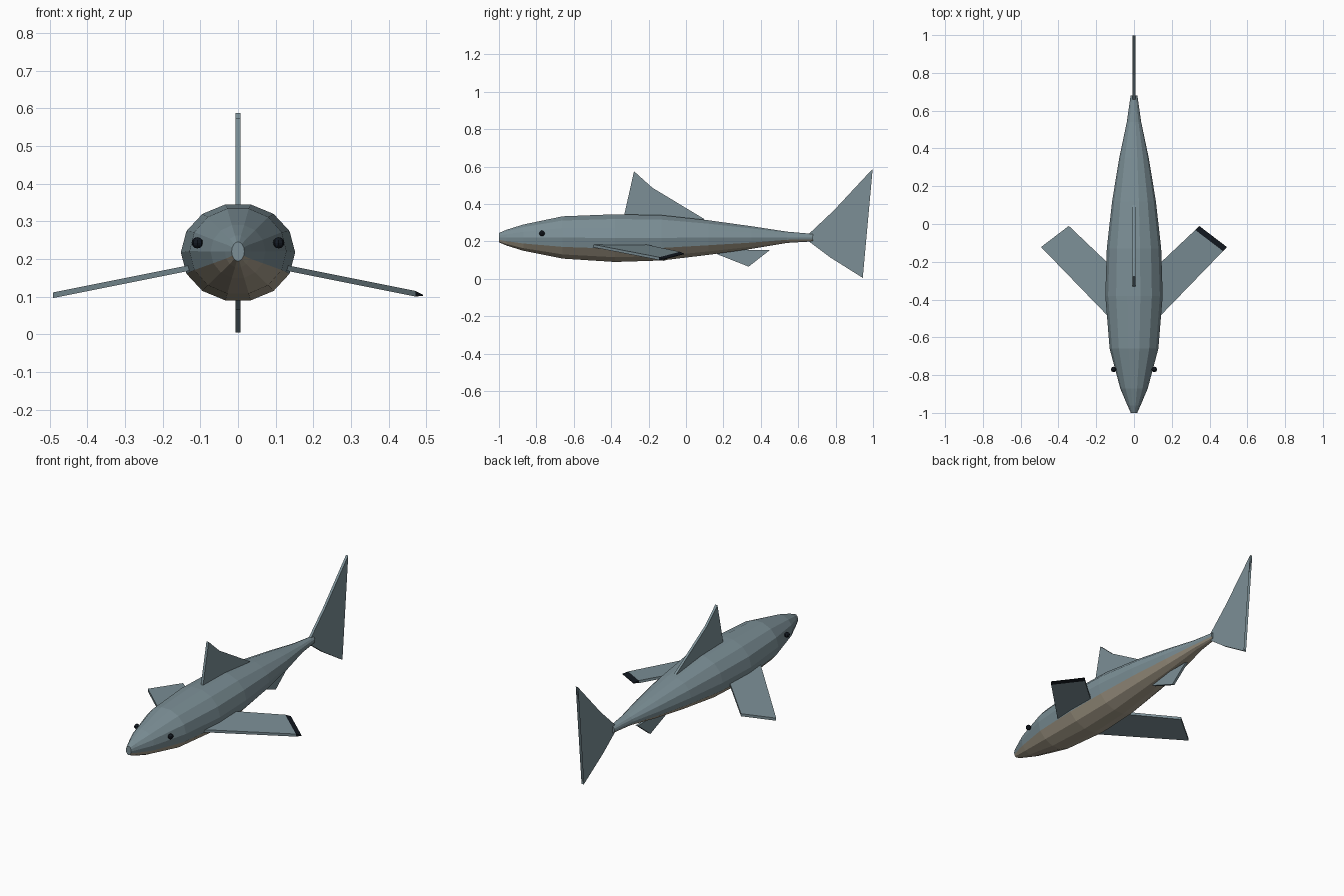
import bpy, bmesh, math
from mathutils import Vector

if "Cube" in bpy.data.objects:
    bpy.data.objects.remove(bpy.data.objects["Cube"])


def material(name, color):
    m = bpy.data.materials.new(name)
    m.diffuse_color = (*color, 1)
    m.use_nodes = True
    m.node_tree.nodes["Principled BSDF"].inputs["Base Color"].default_value = m.diffuse_color
    return m


GREY = material("slate grey", (0.20, 0.275, 0.305))
BEIGE = material("belly beige", (0.40, 0.35, 0.265))
DARK = material("near black", (0.006, 0.009, 0.014))


def finish(name, bm, mats):
    bmesh.ops.recalc_face_normals(bm, faces=bm.faces[:])
    mesh = bpy.data.meshes.new(name)
    bm.to_mesh(mesh)
    bm.free()
    for m in mats:
        mesh.materials.append(m)
    ob = bpy.data.objects.new(name, mesh)
    bpy.context.collection.objects.link(ob)
    return ob


def loft(bm, rings):
    """Bridge closed rings of equal size and cap both ends; returns side faces by column, and the end cap."""
    rows = [[bm.verts.new(p) for p in ring] for ring in rings]
    n = len(rows[0])
    sides = []
    for a, b in zip(rows, rows[1:]):
        for i in range(n):
            j = (i + 1) % n
            sides.append((i, bm.faces.new((a[i], a[j], b[j], b[i]))))
    bm.faces.new(rows[0])
    return sides, bm.faces.new(rows[-1])


# Body: 14-sided rings along y, given as y, half width, top, bottom
SIDES = 14
stations = [
    (-1.0, 0.017, 0.245, 0.195), (-0.96, 0.035, 0.262, 0.178),
    (-0.87, 0.073, 0.290, 0.150), (-0.66, 0.129, 0.334, 0.108),
    (-0.38, 0.152, 0.345, 0.090), (-0.13, 0.144, 0.340, 0.098),
    (0.12, 0.116, 0.313, 0.128), (0.35, 0.078, 0.281, 0.160),
    (0.54, 0.038, 0.252, 0.192), (0.68, 0.018, 0.240, 0.200),
]
rings = []
for y, rx, top, bottom in stations:
    mid, rz = (top + bottom) / 2, (top - bottom) / 2 / 0.975
    rings.append([(rx * math.cos(a), y, mid + rz * math.sin(a))
                  for a in (2 * math.pi * i / SIDES for i in range(SIDES))])
bm = bmesh.new()
columns, _ = loft(bm, rings)
for i, face in columns:
    # underside columns are pale
    if math.sin(2 * math.pi * (i + 0.5) / SIDES) < -0.5:
        face.material_index = 1
finish("body", bm, [GREY, BEIGE])


# Upright fins: side outlines (y, z) with a thin constant thickness
def upright_fin(name, outline, half=0.007):
    bm = bmesh.new()
    loft(bm, [[(x, y, z) for y, z in outline] for x in (-half, half)])
    bmesh.ops.triangulate(bm, faces=[f for f in bm.faces if len(f.verts) > 4])
    finish(name, bm, [GREY])


upright_fin("dorsal_fin", [(-0.335, 0.32), (-0.278, 0.575), (-0.18, 0.487),
                           (0.10, 0.318), (0.05, 0.29)])
upright_fin("tail_fin", [(0.655, 0.238), (0.79, 0.365), (0.998, 0.588), (0.945, 0.40),
                         (0.805, 0.23), (0.945, 0.005), (0.77, 0.115), (0.65, 0.205)])
upright_fin("anal_fin", [(0.12, 0.17), (0.17, 0.13), (0.335, 0.065),
                         (0.45, 0.155), (0.33, 0.155), (0.30, 0.18)])


# Side fins: swept slabs sloping down to the tip
def side_fin(name, side, dark_tip):
    def section(lead, trail, mid, half):
        out = []
        for (x, y), dz in ((lead, half), (trail, half), (trail, -half), (lead, -half)):
            out.append((side * x, y, mid(x) + dz))
        return out

    def height(x):
        return 0.173 - 0.2 * (x - 0.145)

    sweep = Vector((0.69, 0.72))
    lead, trail = Vector((0.492, -0.122)), Vector((0.345, -0.01))
    sections = [section((0.095, -0.532), (0.095, -0.248), height, 0.0075)]
    if dark_tip:
        sections.append(section(lead - 0.03 * sweep, trail - 0.03 * sweep, height, 0.0075))
    sections.append(section(lead, trail, height, 0.0015 if dark_tip else 0.0075))
    bm = bmesh.new()
    sides, cap = loft(bm, sections)
    if dark_tip:
        # tapered end faces
        for _, face in sides[4:]:
            face.material_index = 1
        cap.material_index = 1
    finish(name, bm, [GREY, DARK])


side_fin("right_pectoral_fin", 1, True)
side_fin("left_pectoral_fin", -1, False)

# Eyes
for name, side in (("right_eye", 1), ("left_eye", -1)):
    bm = bmesh.new()
    bmesh.ops.create_uvsphere(bm, u_segments=8, v_segments=6, radius=0.015)
    bmesh.ops.translate(bm, verts=bm.verts[:], vec=(side * 0.108, -0.77, 0.243))
    finish(name, bm, [DARK])
